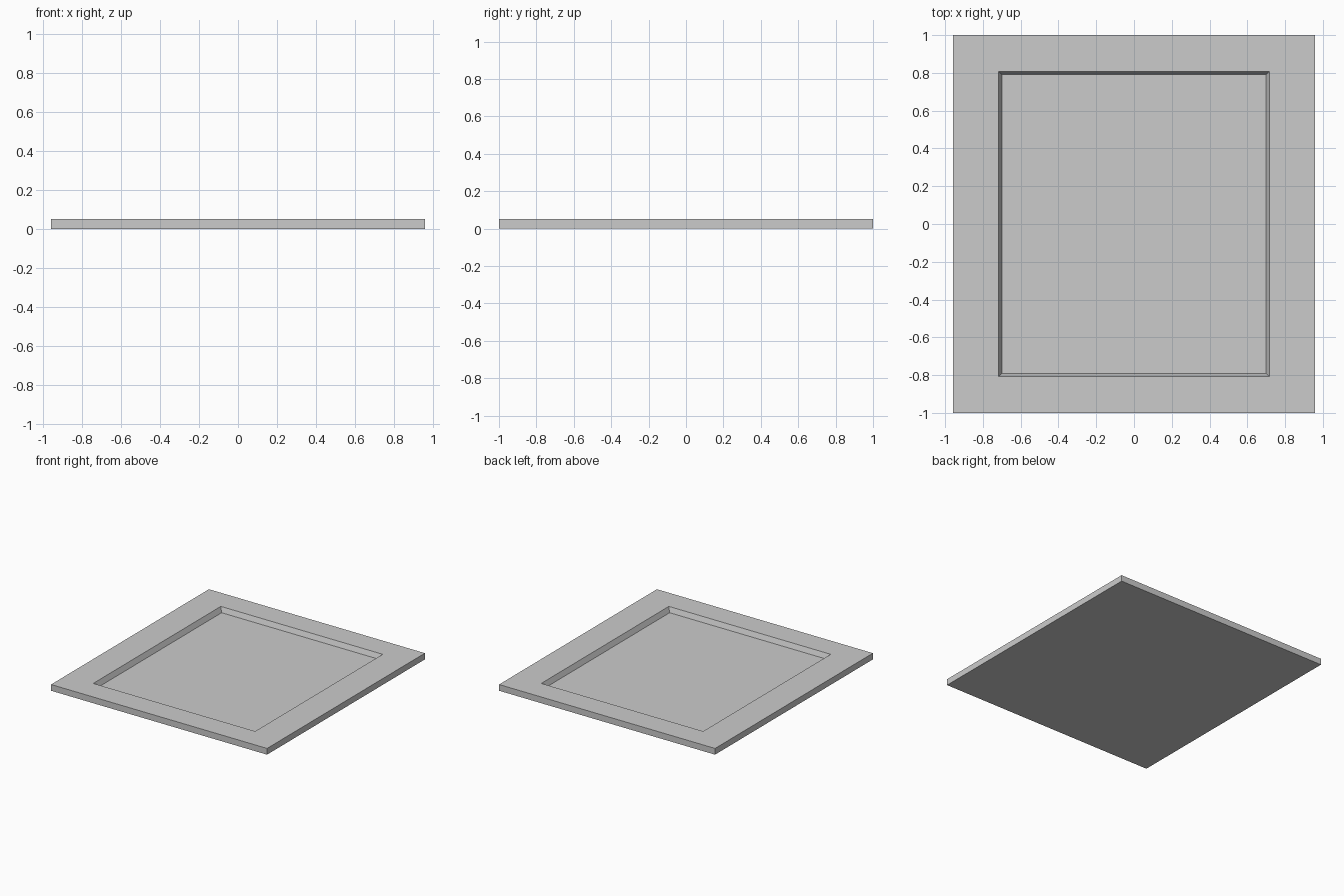
import bpy, bmesh

if "Cube" in bpy.data.objects:
    bpy.data.objects.remove(bpy.data.objects["Cube"])

# Rectangular loops (half x, half y, z) from the base, over the rim, into the recess
LOOPS = [
    (0.958, 1.0, 0.0),
    (0.958, 1.0, 0.05),
    (0.718, 0.808, 0.05),
    (0.70, 0.792, 0.01),
]


def add_loop(bm, hx, hy, z):
    corners = [(-1, -1), (1, -1), (1, 1), (-1, 1)]
    return [bm.verts.new((sx * hx, sy * hy, z)) for sx, sy in corners]


bm = bmesh.new()
rings = [add_loop(bm, *loop) for loop in LOOPS]

# Outer sides, flat rim and sloped recess walls
for low, high in zip(rings, rings[1:]):
    for i in range(4):
        j = (i + 1) % 4
        bm.faces.new((low[i], low[j], high[j], high[i]))

# Underside and recess floor
bm.faces.new(rings[0][::-1])
bm.faces.new(rings[-1])
bmesh.ops.recalc_face_normals(bm, faces=bm.faces)

mesh = bpy.data.meshes.new("recessed_tray")
bm.to_mesh(mesh)
bm.free()
tray = bpy.data.objects.new("recessed_tray", mesh)
bpy.context.collection.objects.link(tray)
